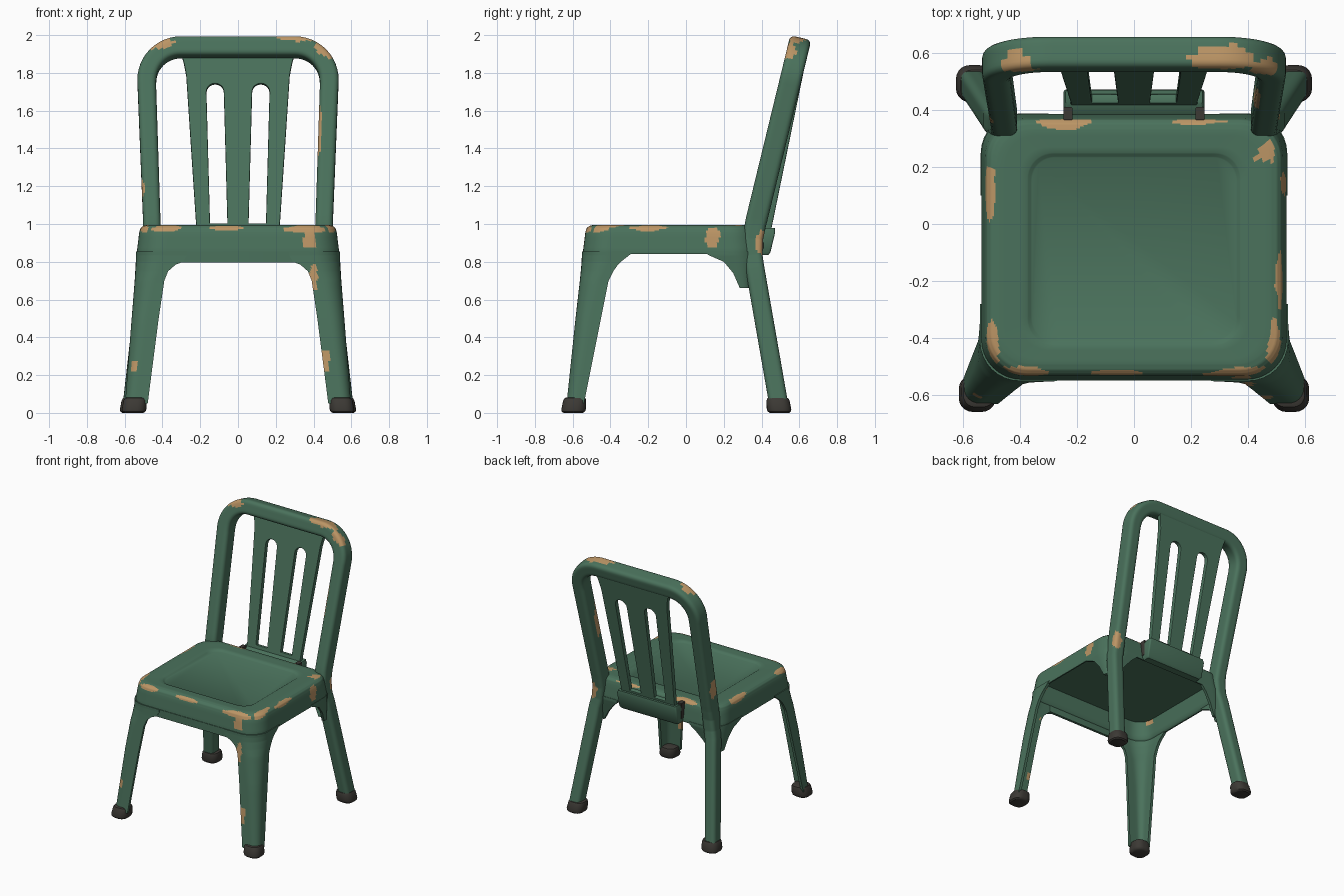
import bpy, bmesh
from math import sin, cos, pi, atan2
from mathutils import Vector, noise

if "Cube" in bpy.data.objects:
    bpy.data.objects.remove(bpy.data.objects["Cube"])


def material(name, rgb):
    mat = bpy.data.materials.new(name)
    mat.use_nodes = True
    mat.diffuse_color = (*rgb, 1)
    shader = mat.node_tree.nodes["Principled BSDF"]
    shader.inputs["Base Color"].default_value = (*rgb, 1)
    shader.inputs["Roughness"].default_value = 0.6
    return mat


GREEN = material("green paint", (0.069, 0.168, 0.107))
TAN = material("worn tan", (0.50, 0.30, 0.13))
RUBBER = material("dark rubber", (0.045, 0.041, 0.035))

# Worn patches: centre, then radii
WEAR = [
    (-.40, -.525, .98, .12, .03, .022), (-.495, -.43, .98, .025, .10, .03),
    (.38, -.525, .975, .14, .035, .025), (.38, -.54, .92, .04, .02, .05),
    (.49, -.43, .98, .028, .11, .03), (-.505, .11, .98, .025, .11, .025),
    (.505, -.2, .975, .025, .11, .02), (.46, .25, .98, .04, .05, .03),
    (.52, .14, .93, .03, .04, .06), (-.24, .355, .985, .10, .03, .02),
    (.22, .36, .985, .10, .015, .015), (-.06, -.53, .98, .10, .03, .015),
    (.34, .58, 1.985, .16, .05, .03), (.47, .55, 1.92, .07, .04, .05),
    (-.43, .56, 1.96, .10, .05, .04), (-.5, .40, 1.17, .02, .05, .08),
    (.43, .44, 1.5, .012, .04, .3), (-.55, -.61, .27, .02, .03, .04),
    (.46, -.61, .27, .03, .03, .07), (.40, -.57, .72, .025, .03, .09),
    (.57, -.62, .1, .03, .03, .02), (.50, .40, .9, .05, .03, .07),
]


def worn(p):
    ragged = 0.45 * noise.noise(p * 30)
    return any(sum(((p[i] - s[i]) / s[i + 3]) ** 2 for i in range(3)) + ragged < 0.9
               for s in WEAR)


def finish(obj, mat, wear=False):
    obj.data.materials.append(mat)
    if wear:
        obj.data.materials.append(TAN)
        for face in obj.data.polygons:
            face.material_index = int(worn(face.center))
    bpy.ops.object.select_all(action='DESELECT')
    obj.select_set(True)
    bpy.context.view_layer.objects.active = obj
    bpy.ops.object.shade_smooth_by_angle(angle=pi / 5)
    return obj


def loft(name, rings, mat, wear=False):
    """Skin a list of equal closed rings and cap both ends."""
    bm = bmesh.new()
    rows = [[bm.verts.new(p) for p in ring] for ring in rings]
    n = len(rows[0])
    for a, b in zip(rows, rows[1:]):
        for i in range(n):
            j = (i + 1) % n
            bm.faces.new((a[i], a[j], b[j], b[i]))
    bm.faces.new(rows[0])
    bm.faces.new(rows[-1])
    bmesh.ops.recalc_face_normals(bm, faces=bm.faces)
    mesh = bpy.data.meshes.new(name)
    bm.to_mesh(mesh)
    bm.free()
    obj = bpy.data.objects.new(name, mesh)
    bpy.context.collection.objects.link(obj)
    return finish(obj, mat, wear)


def resample(rows, steps):
    """Linear in-between rows."""
    out = []
    for a, b in zip(rows, rows[1:]):
        out += [tuple(u + (v - u) * k / steps for u, v in zip(a, b)) for k in range(steps)]
    return out + [tuple(rows[-1])]


def rounded(x0, x1, y0, y1, r, arc=5, side=1):
    """Rounded rectangle outline."""
    centres = [(x1 - r, y1 - r), (x0 + r, y1 - r), (x0 + r, y0 + r), (x1 - r, y0 + r)]
    pts = []
    for q, (cx, cy) in enumerate(centres):
        for k in range(arc + 1):
            a = (q + k / arc) * pi / 2
            pts.append((cx + r * cos(a), cy + r * sin(a)))
    out = []
    for i, p in enumerate(pts):
        straight = i % (arc + 1) == arc
        nxt = pts[(i + 1) % len(pts)]
        out += resample([p, nxt], side)[:-1] if straight else [p]
    return out


def block(name, layers, mat, r):
    """Stack of rounded rectangles: z, x0, x1, y0, y1."""
    return loft(name, [[(x, y, z) for x, y in rounded(*box, r)] for z, *box in layers], mat)


# Seat pan: open shell with a shallow pressed panel; rows are z, half width, front, back, radius
pan = [(.972, .49, -.50, .33, .11), (.85, .515, -.525, .365, .12), (.84, .525, -.535, .375, .13),
       (.84, .535, -.545, .385, .14), (.85, .536, -.546, .386, .14), (.955, .523, -.533, .372, .14),
       (.978, .516, -.526, .366, .14), (.99, .502, -.512, .353, .13), (.995, .48, -.49, .33, .12),
       (.992, .375, -.425, .25, .09), (.981, .358, -.408, .233, .08)]
loft("seat", [[(x, y, z) for x, y in rounded(-w, w, f, b, r, 10, 50)]
              for z, w, f, b, r in resample(pan, 4)], GREEN, True)


# Corner sheets that wrap the seat corners
def corner_ring(sx, sy, z, cx, cy, xi, yi, r, t=0.02):
    def skin(o):
        ax, ay = cx - r, cy - r
        arc = [(ax + (r - o) * sin(k * pi / 16), ay + (r - o) * cos(k * pi / 16))
               for k in range(9)]
        return (resample([(xi, cy - o), arc[0]], 5)[:-1] + arc
                + resample([arc[-1], (cx - o, yi)], 5)[1:])
    return [(sx * x, sy * y, z) for x, y in skin(0) + skin(t)[::-1]]


# rows: z, outer x, outer y, inner x, inner y, corner radius
front_rows = [(.855, .541, .551, .27, .28, .14), (.835, .541, .551, .27, .30, .14),
              (.80, .541, .553, .29, .345, .135), (.785, .542, .554, .33, .36, .13),
              (.75, .544, .557, .37, .385, .12), (.70, .547, .562, .39, .41, .10),
              (.5, .563, .585, .42, .45, .075), (.05, .598, .632, .478, .54, .05)]
rear_rows = [(.855, .538, .388, .30, .10, .14), (.835, .538, .388, .30, .12, .14),
             (.80, .534, .38, .34, .20, .12), (.74, .527, .365, .39, .25, .09),
             (.66, .517, .345, .44, .285, .05)]
for side, sx in (("left", 1), ("right", -1)):
    loft("front_leg_" + side, [corner_ring(sx, -1, *row) for row in resample(front_rows, 8)],
         GREEN, True)
    loft("rear_gusset_" + side, [corner_ring(sx, 1, *row) for row in resample(rear_rows, 4)],
         GREEN, True)
    # Rubber feet: centre and lean of each
    for end, fx, fy, lean in (("front", .552, -.597, 1), ("rear", .562, .495, -1)):
        rings = []
        for z, h in ((0, .052), (.008, .062), (.02, .065), (.065, .061), (.078, .055), (.082, .045)):
            x, y = fx - z * .1, fy + z * .12 * lean
            rings.append([(sx * px, py, z) for px, py in
                          rounded(x - h, x + h, y - h, y + h, h * .75)])
        loft(end + "_foot_" + side, rings, RUBBER)

# Front apron strip under the seat
block("front_apron", [(.797, -.32, .32, -.549, -.53), (.855, -.32, .32, -.549, -.53)], GREEN, .004)


# Back frame: one bent tube from foot to foot
def lean_y(z):
    return .368 + .243 * (z - 1)


half = [(.565, .49, .05, .088), (.482, .366, .76, .092), (.467, .354, .83, .094),
        (.457, .354, .92, .094), (.456, lean_y(1), 1, .092)]
half = resample(half, 10) + resample([(.457, lean_y(1.03), 1.03, .092),
                                      (.483, lean_y(1.74), 1.74, .098)], 40)
for k in range(13):
    a = k * pi / 24
    z = 1.755 + .18 * sin(a)
    half.append((.303 + .18 * cos(a), lean_y(z), z, .10 + .005 * k / 12))
half += resample([(.285, lean_y(1.935), 1.935, .105), (0, lean_y(1.935), 1.935, .105)], 14)
path = half + [(-x, y, z, w) for x, y, z, w in half[-2::-1]]
rings = []
for i, (x, y, z, w) in enumerate(path):
    before, after = path[max(i - 1, 0)], path[min(i + 1, len(path) - 1)]
    tangent = Vector(after[:3]) - Vector(before[:3])
    blend = min(max((z - .78) / .25, 0), 1)
    depth = Vector((0, 1, .17 - .41 * blend)).normalized()
    across = tangent.cross(depth).normalized()
    d = .05 + .007 * blend
    rings.append([Vector((x, y, z)) + across * u + depth * v
                  for u, v in rounded(-w / 2, w / 2, -d, d, .026, 4, 4)])
loft("back_frame", rings, GREEN, True)

# Slatted back panel: tapered plate with two round-topped slots
curve = bpy.data.curves.new("back_panel", 'CURVE')
curve.dimensions = '2D'
curve.fill_mode = 'BOTH'
curve.extrude = .012
curve.bevel_depth = .005
curve.bevel_resolution = 1
curve.offset = -.005
outline = [(.225, -.06), (.222, .0), (.274, .80), (.285, .86), (.30, .92)]
slots = []
for s in (1, -1):
    tip = [(.121 + .046 * cos(k * pi / 10), .71 + .046 * sin(k * pi / 10)) for k in range(11)]
    slots.append([(s * x, v) for x, v in [(.056, .0), (.148, .0)] + tip])
for shape in [outline + [(-x, v) for x, v in outline[::-1]]] + slots:
    spline = curve.splines.new('POLY')
    spline.points.add(len(shape) - 1)
    spline.use_cyclic_u = True
    for point, (x, v) in zip(spline.points, shape):
        point.co = (x, v, 0, 1)
panel = bpy.data.objects.new("back_panel", curve)
bpy.context.collection.objects.link(panel)
panel.location = (0, .44, 1)
panel.rotation_euler = (atan2(1, .205), 0, 0)
bpy.ops.object.select_all(action='DESELECT')
panel.select_set(True)
bpy.context.view_layer.objects.active = panel
bpy.ops.object.convert(target='MESH')
finish(panel, GREEN)

# Lower rail of the panel and its dark mounting tabs
block("back_rail", [(.835, -.235, .235, .385, .435), (.85, -.245, .245, .38, .447),
                    (.955, -.247, .247, .383, .472), (.98, -.24, .24, .42, .47)], GREEN, .01)
for side, s in (("left", 1), ("right", -1)):
    x = s * .232
    block("rail_tab_" + side, [(.87, x - .016, x + .016, .365, .41),
                               (.985, x - .016, x + .016, .365, .41)], RUBBER, .005)
